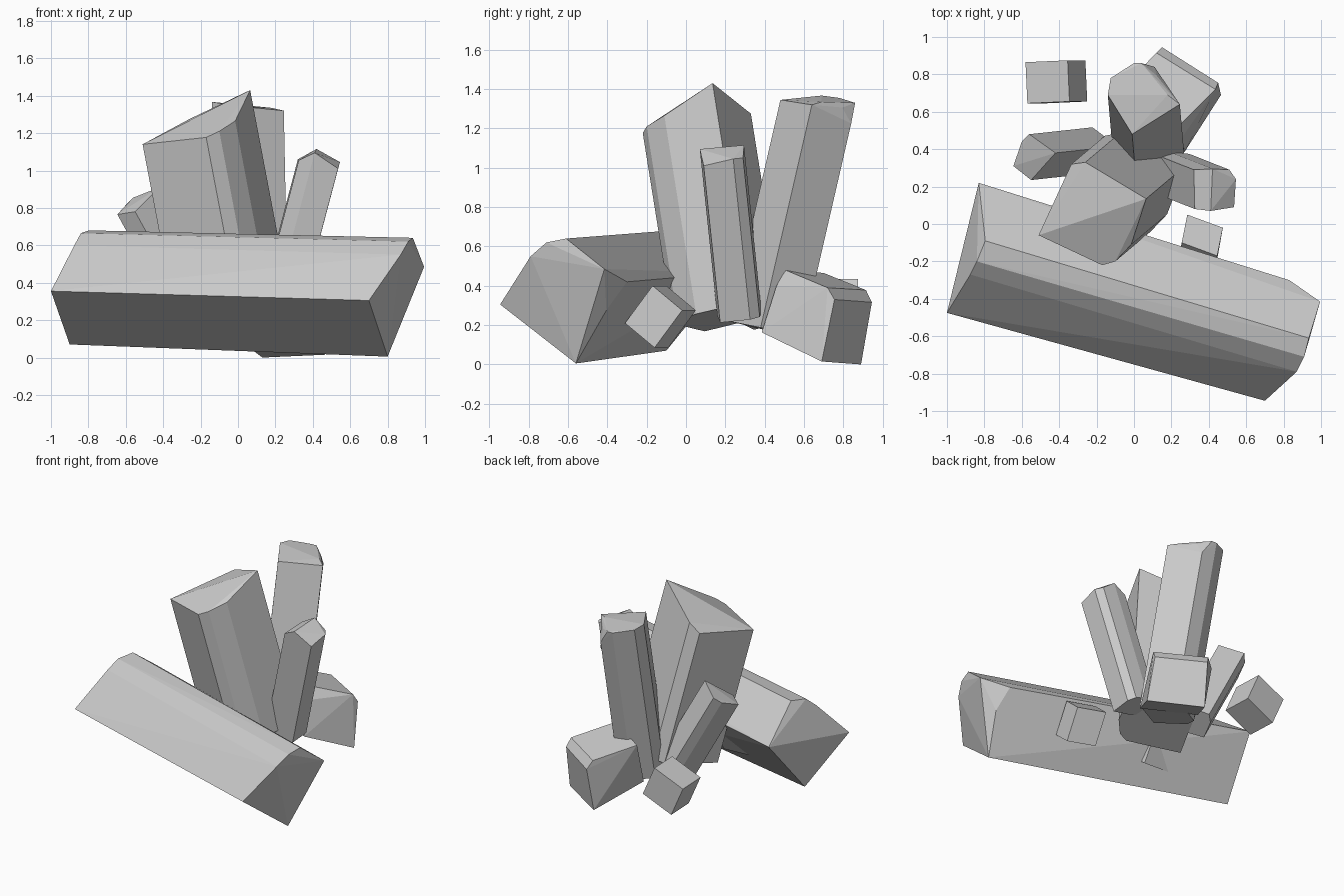
import bpy, bmesh, math
from mathutils import Vector


def hull(name, pts):
    """Flat-faced convex solid around a few corner points."""
    bm = bmesh.new()
    for p in pts:
        bm.verts.new(p)
    res = bmesh.ops.convex_hull(bm, input=bm.verts[:])
    junk = {g for g in res["geom_interior"] + res["geom_unused"]
            if isinstance(g, bmesh.types.BMVert) and g.is_valid and not g.link_faces}
    bmesh.ops.delete(bm, geom=list(junk), context='VERTS')
    bmesh.ops.dissolve_limit(bm, angle_limit=math.radians(3),
                             verts=bm.verts[:], edges=bm.edges[:])
    bmesh.ops.recalc_face_normals(bm, faces=bm.faces[:])
    me = bpy.data.meshes.new(name)
    bm.to_mesh(me)
    bm.free()
    ob = bpy.data.objects.new(name, me)
    bpy.context.collection.objects.link(ob)
    return ob


def crystal(name, tips, axis, foot):
    """Prism under its tip corners, cut square to the axis at the foot."""
    d, foot = Vector(axis).normalized(), Vector(foot)
    tips = [Vector(t) for t in tips]
    base = [t - d * (t - foot).dot(d) for t in tips]
    return hull(name, tips + base)


def block(name, corner, u, v, w):
    """Box from one corner and three edge vectors."""
    c, u, v, w = map(Vector, (corner, u, v, w))
    return hull(name, [c + u * i + v * j + w * k
                       for i in (0, 1) for j in (0, 1) for k in (0, 1)])


# big crystal lying across the front
left_end = [(-1.0, -.475, .355), (-.90, -.10, .07), (-.83, .22, .465),
            (-.795, -.09, .68), (-.84, -.20, .665), (-.875, -.27, .60)]
right_end = [(.70, -.945, .305), (.80, -.56, .005), (.865, -.405, .275),
             (.83, -.30, .42), (.995, -.415, .485), (.935, -.61, .64),
             (.91, -.71, .62), (.87, -.79, .55)]
hull("lying_crystal", left_end + right_end)

# tall standing crystals
crystal("main_crystal",
        [(-.51, -.06, 1.14), (-.17, -.22, 1.177), (-.10, -.20, 1.21),
         (-.015, -.11, 1.265), (.065, .135, 1.43), (-.26, .33, 1.275),
         (-.335, .32, 1.21)],
        (-.19, -.16, 1), (-.32, .10, .17))
crystal("back_crystal",
        [(-.01, .48, 1.345), (.245, .64, 1.32), (.18, .69, 1.335),
         (.12, .795, 1.306), (.11, .84, 1.225), (.04, .86, 1.33),
         (0, .86, 1.33), (-.125, .78, 1.355), (-.14, .69, 1.367)],
        (-.02, .23, 1), (.05, .35, .19))
crystal("right_crystal",
        [(.41, .07, 1.095), (.42, .295, 1.115), (.325, .08, 1.055),
         (.32, .29, 1.06), (.535, .09, 1.01), (.545, .24, 1.045),
         (.51, .29, 1.05)],
        (.265, -.105, 1), (.22, .265, .25))
crystal("left_crystal",
        [(-.645, .31, .765), (-.60, .44, .815), (-.56, .48, .855),
         (-.42, .38, .91), (-.55, .235, .78), (-.60, .28, .775)],
        (-.55, -.06, 1), (-.19, .38, .25))

# chamfered block behind on the right
hull("back_right_block",
     [(.27, .385, .163), (.465, .69, .015), (.13, .89, 0), (-.065, .585, .148),
      (.255, .46, .40), (.45, .755, .33), (.15, .945, .316), (.12, .915, .378),
      (.435, .72, .39), (.22, .505, .48), (-.09, .70, .465)])

# small loose blocks
block("back_left_block", (-.57, .645, .335),
      (.225, .01, .10), (.095, 0, -.215), (-.01, .22, 0))
block("small_right_block", (.475, -.02, .275),
      (-.03, -.15, .125), (-.025, -.14, -.19), (-.19, .07, 0))
block("small_hidden_block", (-.46, -.14, .16),
      (.25, 0, -.01), (0, -.15, .12), (0, .08, .14))
